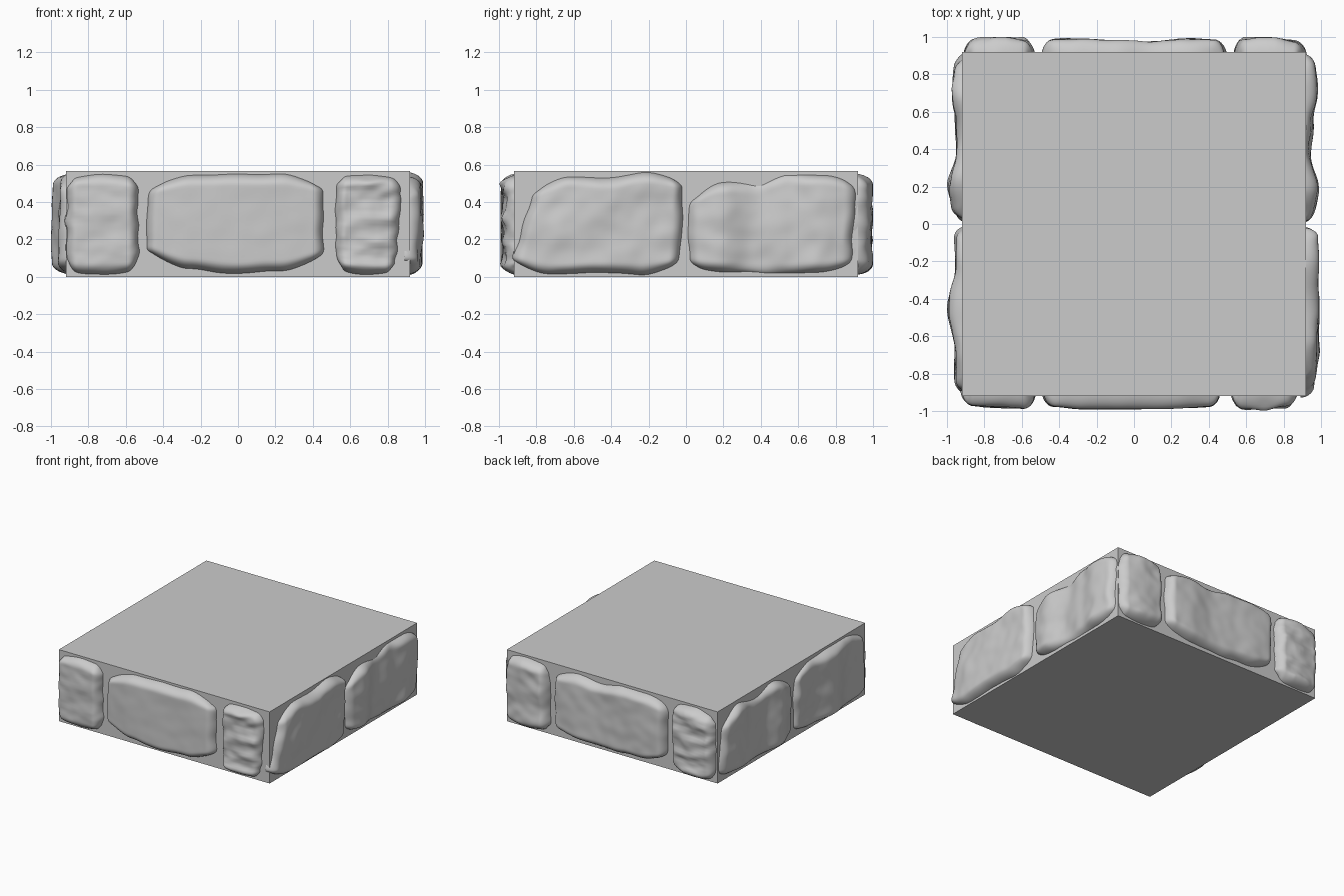
import bpy, bmesh, math
from mathutils import Vector, noise

cube = bpy.data.objects.get("Cube")
if cube:
    bpy.data.objects.remove(cube, do_unlink=True)

HALF, HEIGHT = 0.92, 0.565
GREY = (0.6, 0.6, 0.6, 1)
mat = bpy.data.materials.new("stone grey")
mat.use_nodes = True
mat.diffuse_color = GREY
bsdf = mat.node_tree.nodes["Principled BSDF"]
bsdf.inputs["Base Color"].default_value = GREY
bsdf.inputs["Roughness"].default_value = 0.8


def finish(name, bm, smooth):
    mesh = bpy.data.meshes.new(name)
    for f in bm.faces:
        f.smooth = smooth
    bm.to_mesh(mesh)
    bm.free()
    mesh.materials.append(mat)
    obj = bpy.data.objects.new(name, mesh)
    bpy.context.collection.objects.link(obj)


def blend(values, t):
    """Smoothly interpolate evenly spaced values for t in 0..1."""
    x = t * (len(values) - 1)
    i = min(int(x), len(values) - 2)
    f = x - i
    f = f * f * (3 - 2 * f)
    return values[i] * (1 - f) + values[i + 1] * f


def rounded(dist, radius):
    k = 1 - min(1, max(0, dist) / radius)
    return math.sqrt(1 - k * k)


def stone(name, side, left, right, bottom, top, depth, rough=0.008, bands=1.0):
    """Pillowed stone face: left/right are (low, high) ends, the rest run along it."""
    axis, sign = side
    nu, nv = 64, 40
    seed = Vector((sum(map(ord, name)) * 0.37, 0, 0))
    bm = bmesh.new()
    rows = []
    for j in range(nv + 1):
        v = math.sin(math.pi / 2 * (2 * j / nv - 1))
        row = []
        for i in range(nu + 1):
            u = math.sin(math.pi / 2 * (2 * i / nu - 1))
            s, t = (u + 1) / 2, (v + 1) / 2
            a0, a1 = blend(left, t), blend(right, t)
            z0, z1 = blend(bottom, s), blend(top, s)
            a, z = a0 + (a1 - a0) * s, z0 + (z1 - z0) * t
            edge = (rounded((1 - abs(u)) * (a1 - a0) / 2, 0.06)
                    * rounded((1 - abs(v)) * (z1 - z0) / 2, 0.06))
            # rounded corners and a slightly wavering outline
            p = Vector((a * 5, z * 5 * bands, 0)) + seed
            a -= math.copysign(0.035 * u ** 4 * v ** 8, u)
            z -= math.copysign(0.035 * u ** 8 * v ** 4, v)
            a += 0.012 * noise.noise(p * 1.6) * u ** 4
            z += 0.008 * noise.noise(p * 1.3 + Vector((9, 4, 2))) * v ** 4
            z = min(max(z, 0.004), HEIGHT - 0.004)
            h = blend(depth, s) + rough * (noise.noise(p) + 0.5 * noise.noise(p * 2.2))
            h = -0.03 + (min(h, 0.08) + 0.03) * edge
            out = sign * (HALF + h)
            row.append(bm.verts.new((out, a, z) if axis == "x" else (a, out, z)))
        rows.append(row)
    for r0, r1 in zip(rows, rows[1:]):
        for i in range(nu):
            bm.faces.new((r0[i], r0[i + 1], r1[i + 1], r1[i]))
    # keep every face pointing outward
    if (axis, sign) in (("x", -1), ("y", 1)):
        bmesh.ops.reverse_faces(bm, faces=bm.faces)
    finish(name, bm, True)


# solid core block
core = bmesh.new()
bmesh.ops.create_cube(core, size=1)
bmesh.ops.scale(core, vec=(2 * HALF, 2 * HALF, HEIGHT), verts=core.verts)
bmesh.ops.translate(core, vec=(0, 0, HEIGHT / 2), verts=core.verts)
finish("core_block", core, False)

FRONT, BACK, PLUS_X, MINUS_X = ("y", -1), ("y", 1), ("x", 1), ("x", -1)

# front: small, long, small
stone("front_small_stone_a", FRONT, (-.92, -.92), (-.53, -.53),
      (.02, .01, .02), (.54, .55, .54), (.05, .06, .065), bands=2)
stone("front_long_stone", FRONT, (-.5, -.48), (.46, .46),
      (.10, .04, .015, .03, .07), (.51, .545, .55, .55, .52), (.055, .07, .07, .065, .055), .004)
stone("front_rough_stone", FRONT, (.52, .52), (.85, .88),
      (.03, .01, .02), (.54, .55, .53), (.06, .06, .045), .02, 2.2)

# back: same rhythm, with a notch along the long stone
stone("back_rough_stone", BACK, (-.91, -.91), (-.54, -.53),
      (.02, .01, .03), (.52, .55, .54), (.06, .075, .06), .02, 2.2)
stone("back_long_stone", BACK, (-.49, -.49), (.49, .49),
      (.06, .03, .02, .03, .06), (.53, .55, .55, .52, .54, .53), (.065, .07, .06, .055, .07, .065), .009)
stone("back_small_stone", BACK, (.53, .54), (.92, .92),
      (.02, .01, .02), (.53, .55, .54), (.07, .075, .05), .012, 1.5)

# +x side: two wide stones
stone("right_wide_stone_a", PLUS_X, (-.93, -.83), (-.03, -.01),
      (.04, .01, .02, .01, .03), (.49, .54, .53, .56, .54), (.045, .065, .065, .06, .06), .012)
stone("right_wide_stone_b", PLUS_X, (.01, .01), (.89, .91),
      (.03, .02, .01, .02, .03), (.45, .51, .50, .55, .55, .53), (.035, .065, .02, .035, .06, .045), .012)

# -x side: two wide stones with stronger bulges
stone("left_wide_stone_a", MINUS_X, (.01, .03), (.92, .88),
      (.04, .02, .02, .02, .03), (.50, .55, .50, .54, .47), (.035, .07, .03, .035, .05, .035), .014)
stone("left_wide_stone_b", MINUS_X, (-.91, -.89), (-.01, -.02),
      (.03, .01, .02, .03), (.52, .55, .55, .54, .50), (.035, .035, .075, .035, .03), .012)
